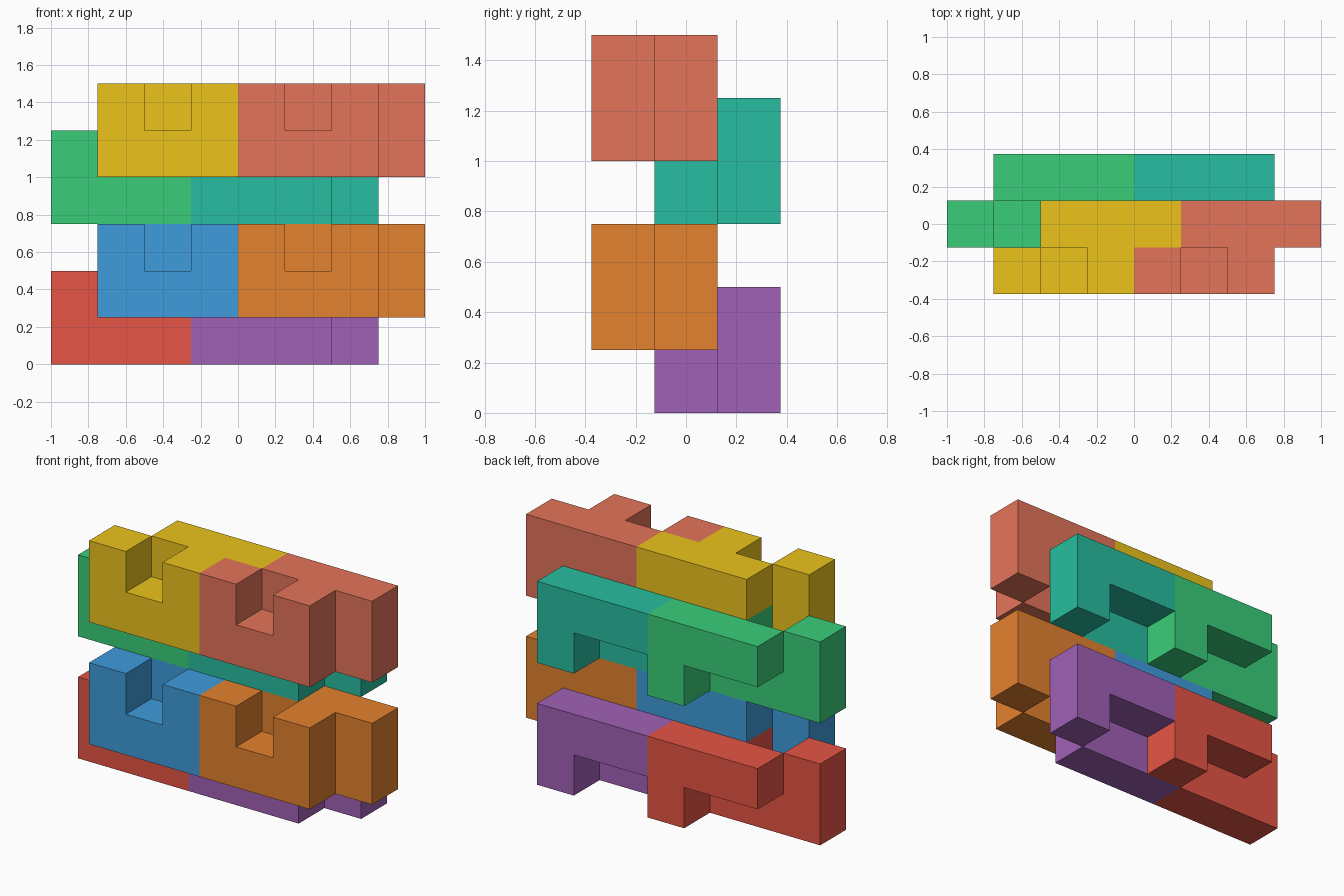
import bpy, bmesh
from mathutils import Vector

if "Cube" in bpy.data.objects:
    bpy.data.objects.remove(bpy.data.objects["Cube"])

U = 0.25  # cell size

# One puzzle piece on the cell grid: a U-shaped front wall and a hooked back bar
U_WALL = [(0, 1, 0), (1, 1, 0), (2, 1, 0), (0, 1, 1), (2, 1, 1)]
HOOK_BAR = [(1, 2, 1), (2, 2, 1), (3, 2, 1), (3, 2, 0)]
CELLS = {Vector(c).freeze() for c in U_WALL + HOOK_BAR}


def piece_mesh(name):
    """Outer skin of the cells, with coplanar faces merged."""
    bm = bmesh.new()
    for cell in CELLS:
        for axis in range(3):
            for side in (-1, 1):
                n = Vector((0, 0, 0))
                n[axis] = side
                if (cell + n).freeze() in CELLS:
                    continue
                a, b = Vector((0, 0, 0)), Vector((0, 0, 0))
                a[(axis + 1) % 3] = 0.5
                b[(axis + 2) % 3] = 0.5 * side
                mid = cell + Vector((0.5, 0.5, 0.5)) + n * 0.5
                bm.faces.new([bm.verts.new((mid + p) * U)
                              for p in (-a - b, a - b, a + b, -a + b)])
    bmesh.ops.remove_doubles(bm, verts=bm.verts, dist=1e-4)
    bmesh.ops.dissolve_limit(bm, angle_limit=0.01, verts=bm.verts, edges=bm.edges)
    mesh = bpy.data.meshes.new(name)
    bm.to_mesh(mesh)
    bm.free()
    return mesh


def linear(c):
    """8-bit display value to linear colour."""
    c /= 255
    return c / 12.92 if c <= 0.04045 else ((c + 0.055) / 1.055) ** 2.4


def add_piece(name, color, offset):
    mat = bpy.data.materials.new(name)
    mat.diffuse_color = (*map(linear, color), 1)
    mat.use_nodes = True
    mat.node_tree.nodes["Principled BSDF"].inputs["Base Color"].default_value = mat.diffuse_color
    mesh = piece_mesh(name)
    mesh.materials.append(mat)
    obj = bpy.data.objects.new(name, mesh)
    obj.location = (offset[0] * U - 1, offset[1] * U - 0.375, offset[2] * U)
    bpy.context.collection.objects.link(obj)


# Interlocking pieces: each layer has a back pair and a front pair
PIECES = [
    ("red_piece", (230, 85, 69), (0, 0, 0)),
    ("purple_piece", (160, 97, 182), (3, 0, 0)),
    ("blue_piece", (63, 156, 220), (1, -1, 1)),
    ("orange_piece", (228, 130, 47), (4, -1, 1)),
    ("green_piece", (58, 206, 122), (0, 0, 3)),
    ("teal_piece", (39, 190, 160), (3, 0, 3)),
    ("yellow_piece", (236, 196, 28), (1, -1, 4)),
    ("salmon_piece", (228, 117, 90), (4, -1, 4)),
]
for name, color, offset in PIECES:
    add_piece(name, color, offset)
